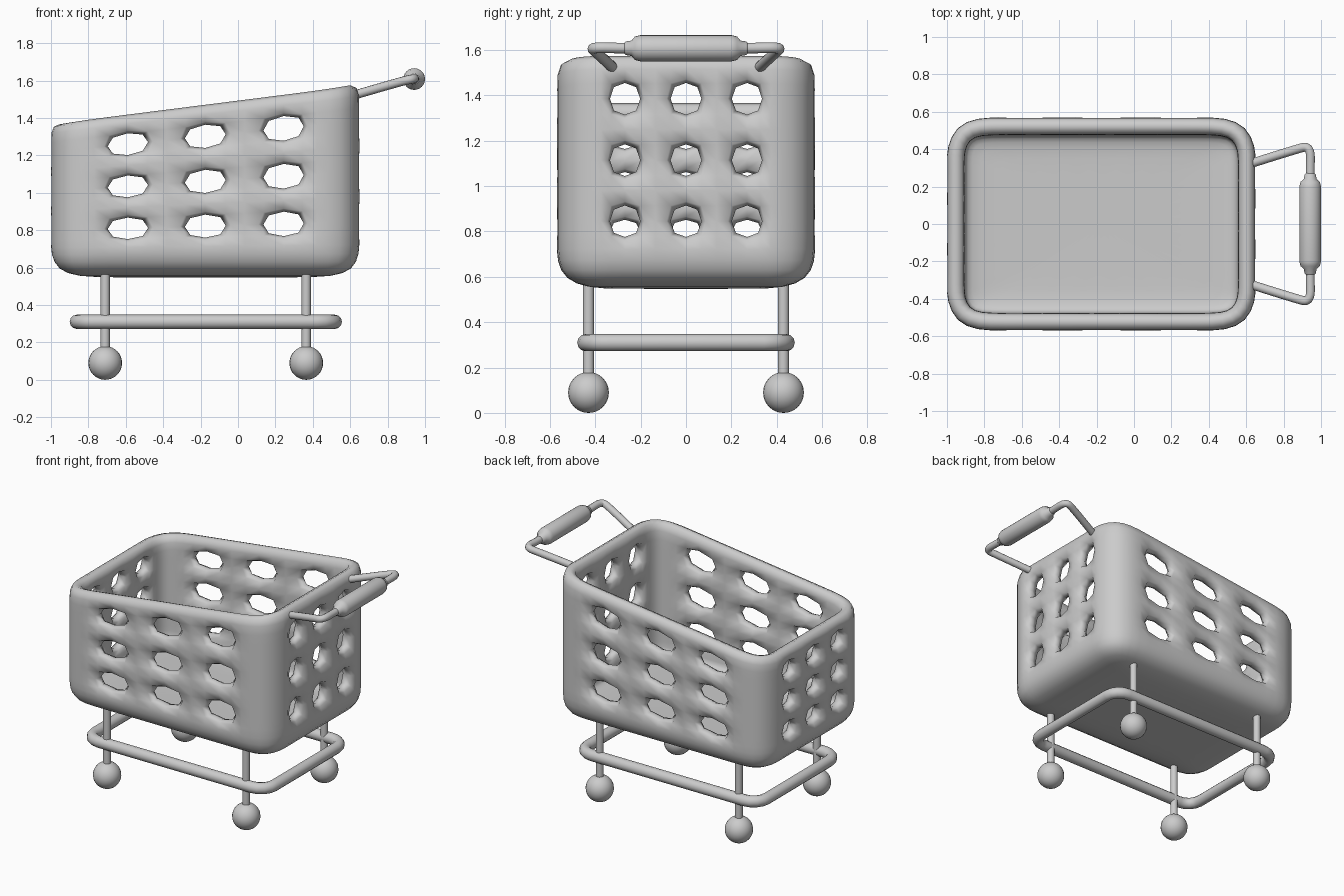
import bpy, bmesh
from math import sin, cos, pi, radians

if "Cube" in bpy.data.objects:
    bpy.data.objects.remove(bpy.data.objects["Cube"])

X0, X1, Y = -1.0, 0.65, 0.57


def rounded_loop(x0, x1, y, r, fx=(), sy=(), steps=2):
    """Counter-clockwise rounded rectangle with extra points on the sides."""
    pts = [(x, -y) for x in fx]
    sides = [[(x1, s) for s in sy], [(x, y) for x in reversed(fx)],
             [(x0, -s) for s in sy], []]
    centres = [(x1 - r, -y + r), (x1 - r, y - r), (x0 + r, y - r), (x0 + r, -y + r)]
    for k, (cx, cy) in enumerate(centres):
        for s in range(steps + 1):
            a = -pi / 2 + k * pi / 2 + s / steps * pi / 2
            pts.append((cx + r * cos(a), cy + r * sin(a)))
        pts += sides[k]
    return pts


def make_object(name, bm):
    me = bpy.data.meshes.new(name)
    bm.to_mesh(me)
    bm.free()
    for p in me.polygons:
        p.use_smooth = True
    ob = bpy.data.objects.new(name, me)
    bpy.context.collection.objects.link(ob)
    return ob


def tube(name, pts, radius, closed=False, nurbs=False):
    cu = bpy.data.curves.new(name, 'CURVE')
    cu.dimensions = '3D'
    cu.bevel_depth = radius
    cu.bevel_resolution = 4
    cu.use_fill_caps = True
    sp = cu.splines.new('NURBS' if nurbs else 'POLY')
    sp.points.add(len(pts) - 1)
    for p, co in zip(sp.points, pts):
        p.co = (*co, 1)
    sp.use_cyclic_u = closed
    if nurbs:
        sp.order_u = 3
        sp.use_endpoint_u = True
        sp.resolution_u = 6
    ob = bpy.data.objects.new(name, cu)
    bpy.context.collection.objects.link(ob)
    bpy.ops.object.select_all(action='DESELECT')
    ob.select_set(True)
    bpy.context.view_layer.objects.active = ob
    bpy.ops.object.convert(target='MESH')
    bpy.ops.object.shade_smooth_by_angle(angle=radians(50))
    return ob


# Basket: ring grid with square openings, thickened and subdivided once
front_cols = [c + s * 0.11 for c in (-0.59, -0.175, 0.245) for s in (-1, 1)]
side_cols = [c + s * 0.068 for c in (-0.27, 0, 0.27) for s in (-1, 1)]
rows = [1] + [c + s * 0.074 for c in (0.795, 0.51, 0.226) for s in (1, -1)]
bm = bmesh.new()
rings = []
wall = rounded_loop(X0, X1, Y, 0.16, front_cols, side_cols)
for v in rows:
    rings.append([bm.verts.new((x, y, 0.63 + v * (0.74 + (x + 1) * 0.21 / 1.65)))
                  for x, y in wall])
for inset, z in ((0, 0.67), (0.035, 0.588), (0.14, 0.55)):
    base = rounded_loop(X0 + inset, X1 - inset, Y - inset, max(0.16 - inset, 0.06),
                        front_cols, side_cols)
    rings.append([bm.verts.new((x, y, z)) for x, y in base])
rings.append([bm.verts.new((-0.175 + (x + 0.175) * 0.7, y * 0.7, 0.547)) for x, y in base])
n = len(wall)
for i in range(len(rings) - 1):
    for j in range(n):
        if i in (1, 3, 5) and j % 9 in (0, 2, 4):
            continue
        k = (j + 1) % n
        bm.faces.new((rings[i][j], rings[i + 1][j], rings[i + 1][k], rings[i][k]))
bm.faces.new(rings[-1][::-1])
basket = make_object("basket", bm)
m = basket.modifiers.new("thickness", 'SOLIDIFY')
m.thickness = 0.095
m.offset = -1
m.use_even_offset = True
m = basket.modifiers.new("smooth", 'SUBSURF')
m.levels = m.render_levels = 1

# Legs and ball wheels
for xn, x in (("left", -0.71), ("right", 0.365)):
    for yn, y in (("front", -0.43), ("back", 0.43)):
        tube(f"leg_{yn}_{xn}", [(x, y, 0.1), (x, y, 0.6)], 0.025)
        bm = bmesh.new()
        bmesh.ops.create_uvsphere(bm, u_segments=24, v_segments=16, radius=0.09)
        bmesh.ops.translate(bm, verts=bm.verts, vec=(x, y, 0.09))
        make_object(f"wheel_{yn}_{xn}", bm)

# Lower frame rail
tube("lower_rail", [(x, y, 0.31) for x, y in rounded_loop(-0.862, 0.518, 0.442, 0.1, steps=4)],
     0.038, closed=True)

# Push handle
half = [(0.62, 0.322, 1.522), (0.86, 0.398, 1.592), (0.945, 0.42, 1.612), (0.942, 0.28, 1.608)]
path = half + [(0.942, 0, 1.608)] + [(x, -y, z) for x, y, z in reversed(half)]
tube("handle_bar", path, 0.024, nurbs=True)

# Grip: lathed profile along y
prof = [(0.02, 0.275), (0.03, 0.265), (0.034, 0.24), (0.052, 0.225), (0.058, 0.2)]
prof = prof + [(r, -y) for r, y in reversed(prof)]
bm = bmesh.new()
loops = [[bm.verts.new((0.942 + r * cos(a * pi / 12), y, 1.608 + r * sin(a * pi / 12)))
          for a in range(24)] for r, y in prof]
for p, q in zip(loops, loops[1:]):
    for a in range(24):
        b = (a + 1) % 24
        bm.faces.new((p[a], p[b], q[b], q[a]))
bm.faces.new(loops[0])
bm.faces.new(loops[-1])
bmesh.ops.recalc_face_normals(bm, faces=bm.faces)
make_object("handle_grip", bm)
